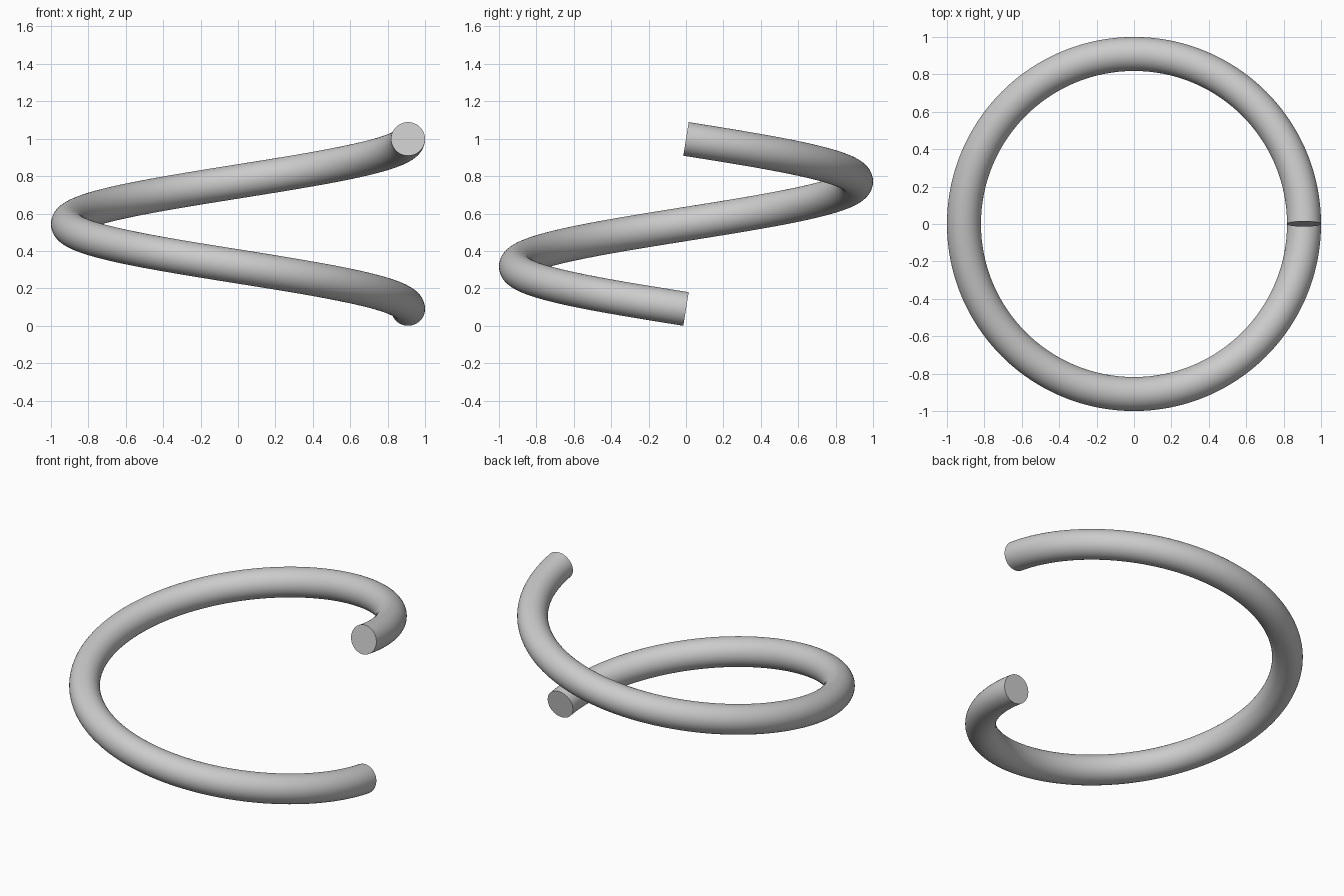
import bpy, bmesh, math
from mathutils import Vector

if "Cube" in bpy.data.objects:
    bpy.data.objects.remove(bpy.data.objects["Cube"])

COIL_R = 1 / 1.1          # helix radius
TUBE_R = 0.1 / 1.1        # wire radius
PITCH = 1 / 1.1           # height drop over the single turn
STEPS, SIDES = 192, 48

slope = math.atan2(PITCH, 2 * math.pi * COIL_R)
z_top = TUBE_R * math.cos(slope) + PITCH

# Sweep a round section, square to the path, down one turn
bm = bmesh.new()
rings = []
for i in range(STEPS + 1):
    t = i / STEPS
    a = 2 * math.pi * t
    radial = Vector((math.cos(a), math.sin(a), 0))
    tangent = Vector((-math.sin(a) * math.cos(slope), math.cos(a) * math.cos(slope), -math.sin(slope)))
    binormal = tangent.cross(radial)
    centre = radial * COIL_R + Vector((0, 0, z_top - PITCH * t))
    ring = []
    for k in range(SIDES):
        b = 2 * math.pi * k / SIDES
        ring.append(bm.verts.new(centre + TUBE_R * (math.cos(b) * radial + math.sin(b) * binormal)))
    rings.append(ring)

for r0, r1 in zip(rings, rings[1:]):
    for k in range(SIDES):
        n = (k + 1) % SIDES
        bm.faces.new((r0[k], r0[n], r1[n], r1[k]))

# Flat end caps
bm.faces.new(rings[0])
bm.faces.new(rings[-1])
bmesh.ops.recalc_face_normals(bm, faces=bm.faces[:])

mesh = bpy.data.meshes.new("spring_coil")
bm.to_mesh(mesh)
bm.free()
coil = bpy.data.objects.new("spring_coil", mesh)
bpy.context.collection.objects.link(coil)
bpy.context.view_layer.objects.active = coil
coil.select_set(True)
bpy.ops.object.shade_smooth_by_angle(angle=math.radians(40))
